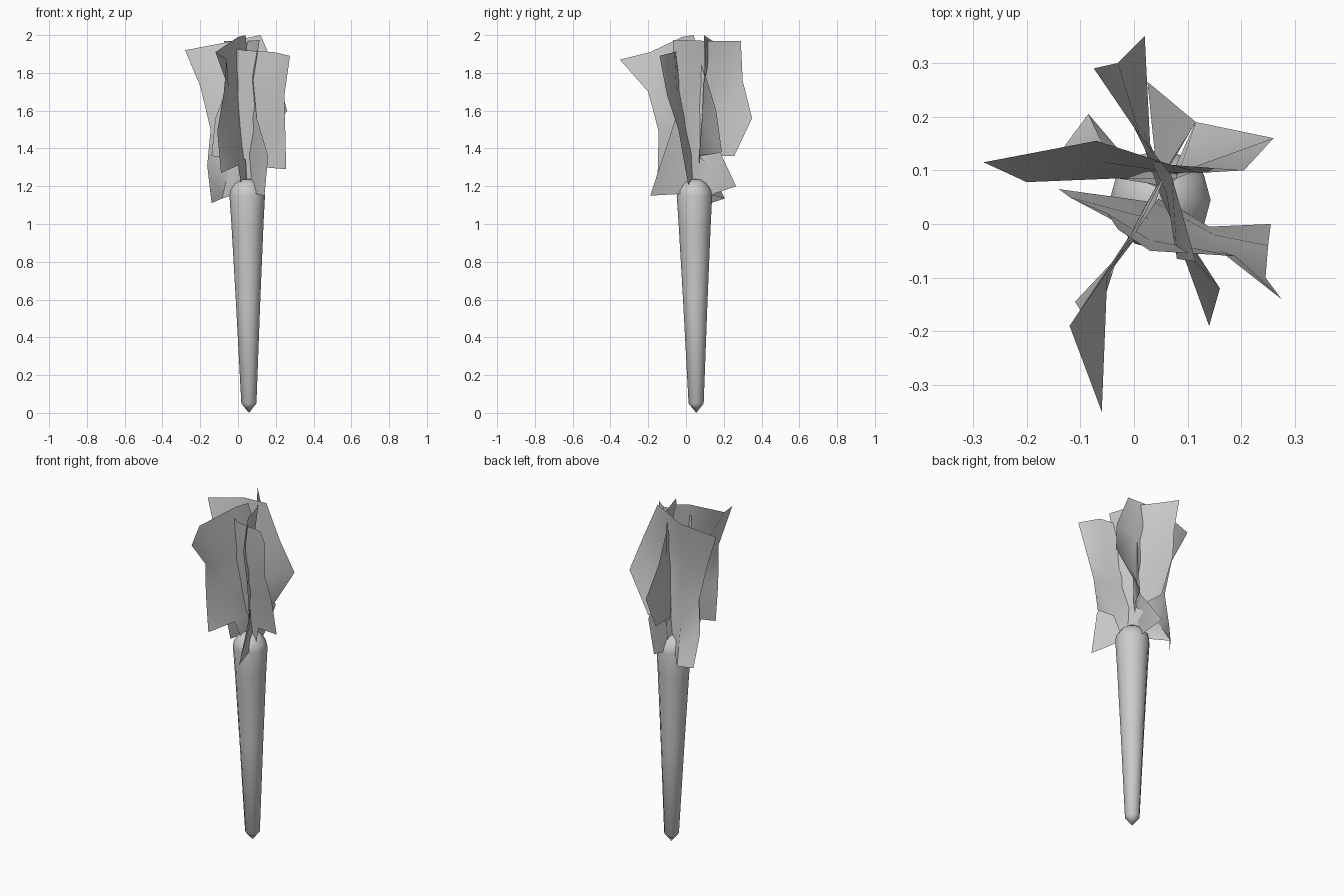
import bpy, bmesh, math


def finish(bm, name, angle):
    me = bpy.data.meshes.new(name)
    bm.to_mesh(me)
    bm.free()
    ob = bpy.data.objects.new(name, me)
    bpy.context.collection.objects.link(ob)
    bpy.ops.object.select_all(action='DESELECT')
    ob.select_set(True)
    bpy.context.view_layer.objects.active = ob
    bpy.ops.object.shade_smooth_by_angle(angle=math.radians(angle))
    return ob


def root(name, profile, sides=12):
    """Tapered root: rings of (radius, z) with pointed tip and closed crown."""
    bm = bmesh.new()
    rings = []
    for r, z in profile:
        cx, cy = 0.058 - 0.008 * z, 0.054 - 0.008 * z
        if r == 0:
            rings.append([bm.verts.new((cx, cy, z))] * sides)
        else:
            rings.append([bm.verts.new((cx + r * math.cos(math.tau * i / sides),
                                        cy + r * math.sin(math.tau * i / sides), z))
                          for i in range(sides)])
    for a, b in zip(rings, rings[1:]):
        for i in range(sides):
            j = (i + 1) % sides
            bm.faces.new(list(dict.fromkeys((a[i], a[j], b[j], b[i]))))
    return finish(bm, name, 50)


def leaf(name, columns):
    """Crumpled leaf sheet; columns run downwards, longer pairs make a flap."""
    bm = bmesh.new()
    cols = [[bm.verts.new(p) for p in c] for c in columns]
    for a, b in zip(cols, cols[1:]):
        for k in range(min(len(a), len(b)) - 1):
            bm.faces.new((a[k], b[k], b[k + 1], a[k + 1]))
    bmesh.ops.delete(bm, geom=[v for v in bm.verts if not v.link_faces], context='VERTS')
    return finish(bm, name, 60)


# Root
root("root", [(0, 0.0), (0.04, 0.05), (0.065, 0.6), (0.085, 1.0), (0.094, 1.15),
              (0.088, 1.18), (0.065, 1.215), (0.035, 1.235), (0, 1.24)])

# Leaf spreading left to right at the back
leaf("leaf_back", [
    [(-.28, .115, 1.92), (-.2, .078, 1.73), (-.145, .085, 1.5), (-.163, .1, 1.31), (-.14, .13, 1.11)],
    [(-.07, .155, 1.96), (-.06, .115, 1.74), (-.03, .085, 1.53), (-.04, .11, 1.32), (-.085, .205, 1.135)],
    [(.07, .11, 1.99), (.08, .095, 1.77), (.08, .085, 1.56), (.06, .07, 1.36), (.03, .07, 1.17)],
    [(.12, .095, 2.0), (.205, .1, 1.8), (.26, .16, 1.6), (.115, .19, 1.38)]])

# Leaf reaching forward
leaf("leaf_front", [
    [(-.06, -.35, 1.87), (-.075, -.2, 1.7), (-.11, -.145, 1.49), (-.09, -.15, 1.27)],
    [(-.12, -.19, 1.91), (-.05, -.1, 1.72), (-.03, -.06, 1.52), (0, -.03, 1.31), (.02, .01, 1.19)],
    [(0, -.02, 1.99), (.02, .02, 1.77), (.03, .05, 1.56), (.045, .07, 1.35), (.06, .12, 1.15)],
    [(.04, .04, 2.0), (.06, .1, 1.78), (.07, .12, 1.57), (.115, .19, 1.36), (.025, .265, 1.2)]])

# Leaf spreading right
leaf("leaf_right", [
    [(.275, -.14, 1.89), (.245, -.1, 1.68), (.25, -.04, 1.5), (.255, 0, 1.29)],
    [(.19, -.06, 1.91), (.16, -.05, 1.7), (.15, -.02, 1.5), (.14, -.005, 1.3), (.1, .02, 1.17)],
    [(.03, -.05, 1.92), (.03, -.03, 1.72), (.03, .01, 1.52), (.04, .04, 1.34), (.05, .05, 1.18)],
    [(-.03, -.01, 1.93), (-.05, .02, 1.74), (-.12, .05, 1.56), (-.14, .065, 1.36)]])

# Leaf running from the rear to the front right
leaf("leaf_rear", [
    [(-.075, .29, 1.97), (-.03, .3, 1.76), (.02, .35, 1.56), (.02, .255, 1.36)],
    [(0, .18, 1.97), (.01, .17, 1.76), (.02, .17, 1.56), (.03, .15, 1.36), (.05, .1, 1.19)],
    [(.07, .09, 1.97), (.06, .06, 1.76), (.05, .05, 1.56), (.06, .03, 1.36), (.09, -.01, 1.16)],
    [(.115, -.07, 1.975), (.08, -.065, 1.76), (.1, -.055, 1.56), (.16, -.12, 1.36), (.14, -.19, 1.15)]])
